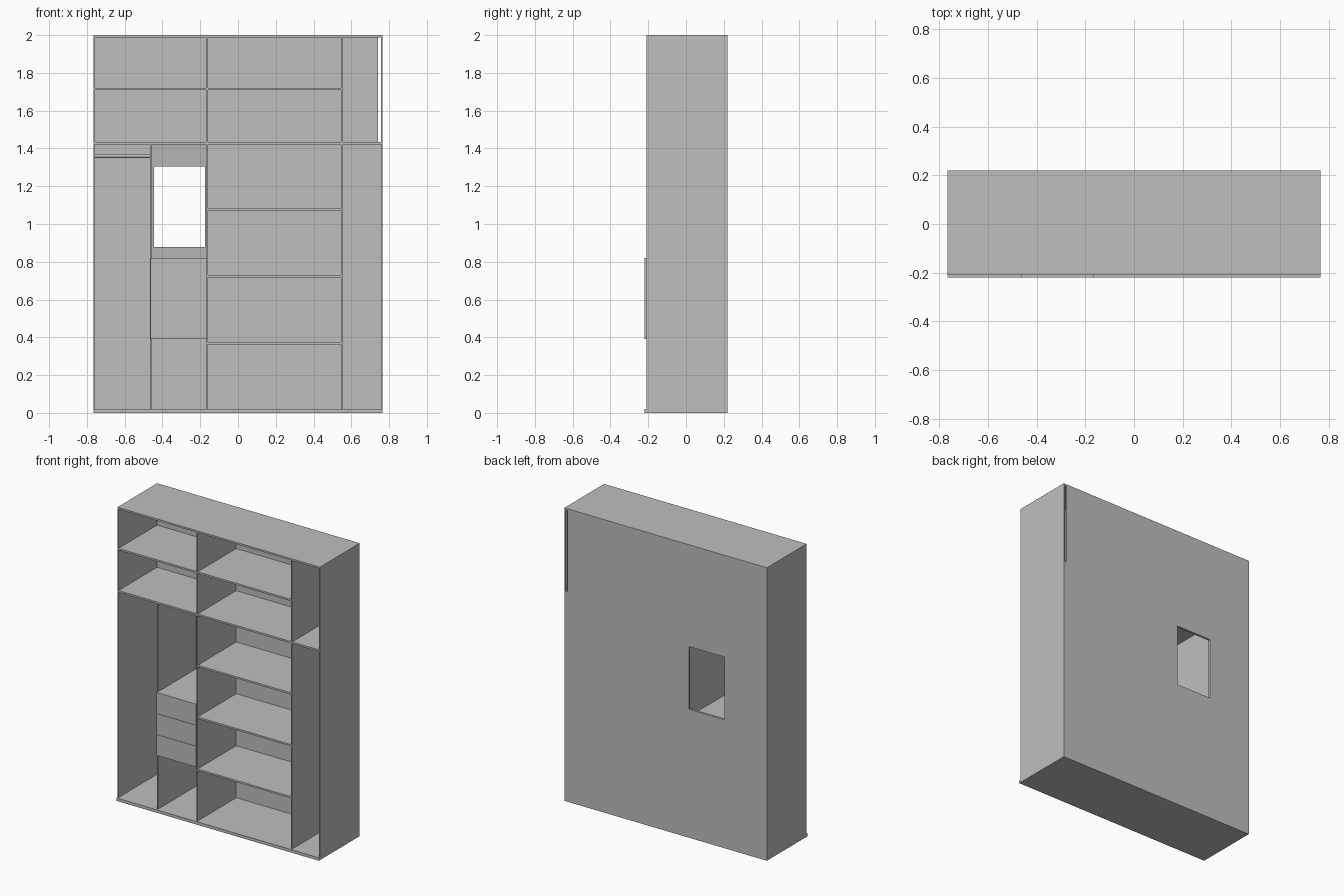
import bpy

cube = bpy.data.objects.get("Cube")
if cube:
    bpy.data.objects.remove(cube, do_unlink=True)


def material(name, value):
    m = bpy.data.materials.new(name)
    m.use_nodes = True
    colour = (value, value, value, 1)
    m.diffuse_color = colour
    m.node_tree.nodes["Principled BSDF"].inputs["Base Color"].default_value = colour
    return m


GREY = material("light grey board", 0.52)
SHADE = material("niche grey", 0.46)


def box(name, x, y, z, mat=GREY):
    """Box from (min, max) pairs."""
    bpy.ops.mesh.primitive_cube_add(size=1)
    ob = bpy.context.object
    ob.name = name
    ob.location = [(a + b) / 2 for a, b in (x, y, z)]
    ob.scale = [b - a for a, b in (x, y, z)]
    bpy.ops.object.transform_apply(location=True, rotation=False, scale=True)
    ob.data.materials.append(mat)
    return ob


def cut(target, x, y, z):
    """Cut a box-shaped opening."""
    cutter = box("cutter", x, y, z)
    cutter.hide_render = True
    mod = target.modifiers.new("opening", 'BOOLEAN')
    mod.operation = 'DIFFERENCE'
    mod.solver = 'EXACT'
    mod.object = cutter
    bpy.context.view_layer.objects.active = target
    bpy.ops.object.modifier_apply(modifier=mod.name)
    bpy.data.objects.remove(cutter, do_unlink=True)


W, FRONT, BACK, LIP = 0.765, -0.208, 0.208, -0.22
T = 0.012                       # board thickness
BASE, TOP, MID = 0.02, 1.988, 1.433
depth = (FRONT, BACK)

# Outer carcass
box("base", (-W, W), (LIP, 0.22), (0, BASE))
box("top_panel", (-W, W), (FRONT, 0.22), (TOP, 2))
for name, x in (("right_side", (-W, -W + 0.008)), ("left_side", (W - 0.008, W))):
    box(name, x, (FRONT, 0.22), (BASE, TOP))

# Back panel with the window opening and the narrow gap
back = box("back_panel", (-W + 0.008, W - 0.008), (BACK, 0.22), (BASE, TOP))
cut(back, (-0.444, -0.175), (0, 0.4), (0.877, 1.305))
cut(back, (0.742, 0.757), (0, 0.4), (MID, TOP))

# Upright dividers
box("main_divider", (-0.169, -0.159), depth, (BASE, TOP))
box("side_divider", (0.545, 0.555), depth, (BASE, TOP))
box("wardrobe_divider", (-0.466, -0.459), depth, (BASE, MID - T))

# Shelves of each bay, given by their top heights
bays = {
    "right_bay": ((-W + 0.008, -0.169), (1.721, MID)),
    "middle_bay": ((-0.159, 0.545), (1.721, MID, 1.083, 0.73, 0.375)),
    "left_bay": ((0.555, W - 0.008), (MID,)),
}
for bay, (x, heights) in bays.items():
    for i, z in enumerate(heights):
        box(f"{bay}_shelf_{i + 1}", x, depth, (z - T, z))

# Hanging rail
bpy.ops.mesh.primitive_cylinder_add(vertices=24, radius=0.01, depth=0.295,
                                    location=(-0.611, 0, 1.36), rotation=(0, 1.5708, 0))
rail = bpy.context.object
rail.name = "hanging_rail"
rail.data.materials.append(GREY)
bpy.ops.object.shade_smooth_by_angle()

# Drawer block and its three fronts
LOW, HIGH = 0.392, 0.821
box("drawer_block", (-0.459, -0.169), depth, (LOW, HIGH))
step = (HIGH - LOW) / 3
for i in range(3):
    z = LOW + i * step
    box(f"drawer_front_{i + 1}", (-0.463, -0.164), (LIP, FRONT),
        (z, z + step - (0.002 if i < 2 else 0)))

# Niche lining around the window
lining = box("niche_lining", (-0.459, -0.169), (BACK - 0.003, BACK), (HIGH, MID - T), SHADE)
cut(lining, (-0.444, -0.175), (0, 0.4), (0.877, 1.305))
